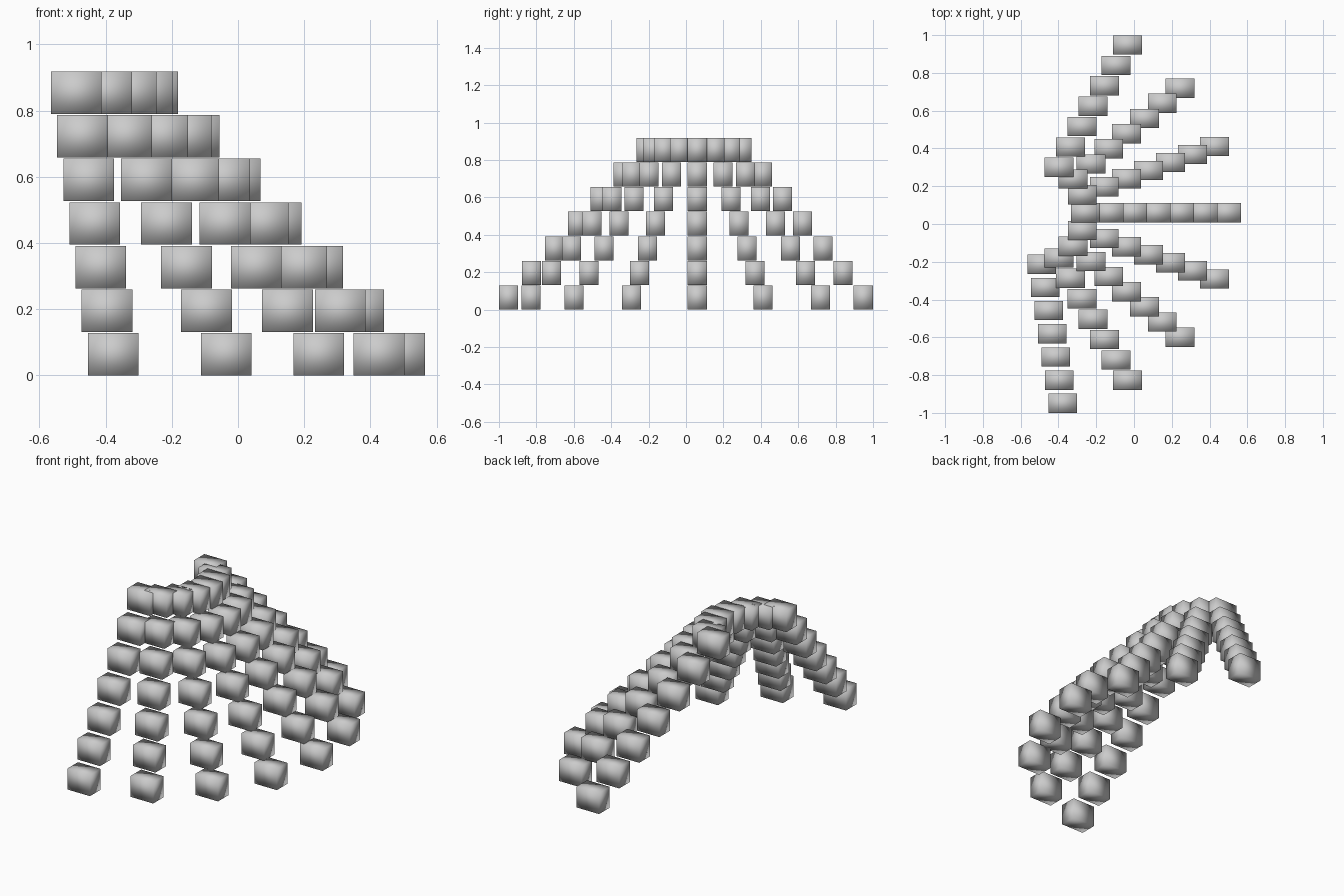
import bpy, bmesh
from math import radians, sin, cos
from mathutils import Matrix, Vector

if "Cube" in bpy.data.objects:
    bpy.data.objects.remove(bpy.data.objects["Cube"])

SIZE = (0.153, 0.102, 0.128)   # one block
LAYERS = 7
STEP = 0.1317                  # vertical rise per layer


def lerp(a, b, t):
    return a + (b - a) * t


def block_row(name, angle):
    """One stepped row of blocks, climbing inward towards the fan centre."""
    bm = bmesh.new()
    for i in range(LAYERS):
        t = i / (LAYERS - 1)
        cx = lerp(-0.559, -0.537, t)
        rx = lerp(1.048, 0.280, t)
        ry = lerp(1.025, 0.277, t)
        pos = Vector((cx + rx * cos(angle),
                      0.06 + ry * sin(angle),
                      SIZE[2] / 2 + i * STEP))
        bmesh.ops.create_cube(bm, size=1, matrix=Matrix.Translation(pos) @ Matrix.Diagonal((*SIZE, 1)))
    for f in bm.faces:
        f.smooth = True
    mesh = bpy.data.meshes.new(name)
    bm.to_mesh(mesh)
    bm.free()
    bpy.context.collection.objects.link(bpy.data.objects.new(name, mesh))


# Eight rows fanned out every 20 degrees, like tiered seating
for n in range(8):
    block_row(f"block_row_{n + 1}", radians(60 - 20 * n))
